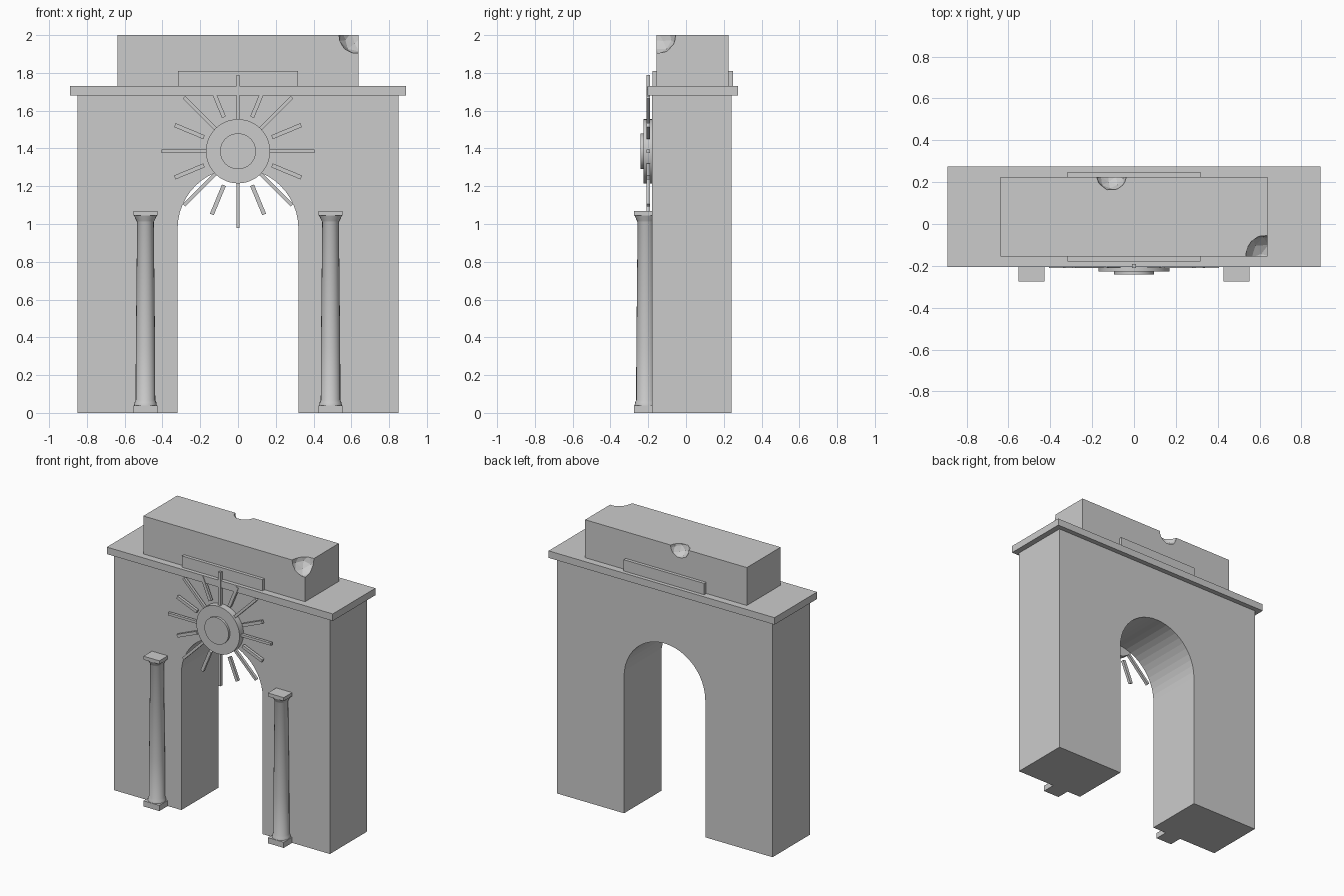
import bpy, bmesh, math
from mathutils import Matrix, Vector

if "Cube" in bpy.data.objects:
    bpy.data.objects.remove(bpy.data.objects["Cube"])

stone = bpy.data.materials.new("light grey stone")
stone.diffuse_color = (0.6, 0.6, 0.6, 1)
stone.use_nodes = True
stone.node_tree.nodes["Principled BSDF"].inputs["Base Color"].default_value = stone.diffuse_color


def finish(name, bm, smooth=False):
    bmesh.ops.recalc_face_normals(bm, faces=bm.faces[:])
    me = bpy.data.meshes.new(name)
    bm.to_mesh(me)
    bm.free()
    me.materials.append(stone)
    ob = bpy.data.objects.new(name, me)
    bpy.context.collection.objects.link(ob)
    if smooth:
        bpy.ops.object.select_all(action='DESELECT')
        ob.select_set(True)
        bpy.context.view_layer.objects.active = ob
        bpy.ops.object.shade_smooth_by_angle(angle=math.radians(35))
    return ob


def add_box(bm, x0, x1, y0, y1, z0, z1, rot=Matrix()):
    m = Matrix.Translation(((x0 + x1) / 2, (y0 + y1) / 2, (z0 + z1) / 2))
    s = Matrix.Diagonal((x1 - x0, y1 - y0, z1 - z0, 1))
    bmesh.ops.create_cube(bm, size=1, matrix=rot @ m @ s)


def box(name, *dims):
    bm = bmesh.new()
    add_box(bm, *dims)
    return finish(name, bm)


# Arch body: front outline with round-headed opening, extruded in depth
R, SPRING, SEG = 0.32, 0.975, 24
outline = [(-0.85, 0), (-R, 0)]
outline += [(-R * math.cos(math.pi * i / SEG), SPRING + R * math.sin(math.pi * i / SEG))
            for i in range(SEG + 1)]
outline += [(R, 0), (0.85, 0), (0.85, 1.68), (-0.85, 1.68)]
bm = bmesh.new()
face = bm.faces.new([bm.verts.new((x, -0.18, z)) for x, z in outline])
ext = bmesh.ops.extrude_face_region(bm, geom=[face])
bmesh.ops.translate(bm, vec=(0, 0.42, 0),
                    verts=[v for v in ext["geom"] if isinstance(v, bmesh.types.BMVert)])
finish("arch_body", bm)

# Cornice, attic block and the front and back panels
box("cornice", -0.89, 0.89, -0.205, 0.275, 1.68, 1.73)
attic = box("attic", -0.637, 0.637, -0.155, 0.225, 1.73, 2.0)
box("front_panel", -0.317, 0.317, -0.178, -0.15, 1.73, 1.81)
box("back_panel", -0.317, 0.317, 0.22, 0.248, 1.73, 1.81)

# Broken chips cut from the attic edges
for loc, r in (((0.63, -0.15, 2.0), 0.1), ((-0.107, 0.235, 2.0), 0.075)):
    bm = bmesh.new()
    bmesh.ops.create_icosphere(bm, subdivisions=2, radius=r,
                               matrix=Matrix.Translation(loc) @ Matrix.Rotation(0.4, 4, Vector((1, 2, 3))))
    cutter = finish("chip_cutter", bm)
    cutter.hide_render = True
    mod = attic.modifiers.new("chip", 'BOOLEAN')
    mod.operation, mod.solver, mod.object = 'DIFFERENCE', 'EXACT', cutter
    bpy.context.view_layer.objects.active = attic
    bpy.ops.object.modifier_apply(modifier=mod.name)
    bpy.data.objects.remove(cutter)


# Columns: square plinth and abacus with a turned shaft between
def column(name, x, y=-0.212, h=0.0625, sides=20):
    bm = bmesh.new()
    add_box(bm, x - h, x + h, y - h, y + h, 0, 0.04)
    add_box(bm, x - h, x + h, y - h, y + h, 1.045, 1.07)
    profile = [(0.06, 0.04), (0.058, 0.055), (0.052, 0.068), (0.051, 0.35),
               (0.044, 1.01), (0.048, 1.018), (0.061, 1.045)]
    rings = [[bm.verts.new((x + r * math.cos(2 * math.pi * i / sides),
                            y + r * math.sin(2 * math.pi * i / sides), z))
              for i in range(sides)] for r, z in profile]
    for a, b in zip(rings, rings[1:]):
        for i in range(sides):
            j = (i + 1) % sides
            bm.faces.new((a[i], a[j], b[j], b[i]))
    bm.faces.new(rings[0])
    bm.faces.new(rings[-1])
    finish(name, bm, True)


column("left_column", -0.49)
column("right_column", 0.49)

# Sun emblem: two stacked discs and sixteen rays, alternating long and short
SUN_Z = 1.385


def disc(name, r, y0, y1):
    bm = bmesh.new()
    m = Matrix.Translation((0, (y0 + y1) / 2, SUN_Z)) @ Matrix.Rotation(math.pi / 2, 4, 'X')
    bmesh.ops.create_cone(bm, cap_ends=True, segments=48, radius1=r, radius2=r,
                          depth=y1 - y0, matrix=m)
    finish(name, bm, True)


disc("sun_disc", 0.17, -0.226, -0.18)
disc("sun_centre", 0.095, -0.242, -0.22)

bm = bmesh.new()
for i in range(16):
    r0, r1, w = (0.16, 0.405, 0.009) if i % 2 == 0 else (0.195, 0.362, 0.011)
    turn = Matrix.Translation((0, 0, SUN_Z)) @ Matrix.Rotation(math.pi * i / 8, 4, 'Y')
    add_box(bm, r0, r1, -0.21, -0.19, -w, w, turn)
finish("sun_rays", bm)
